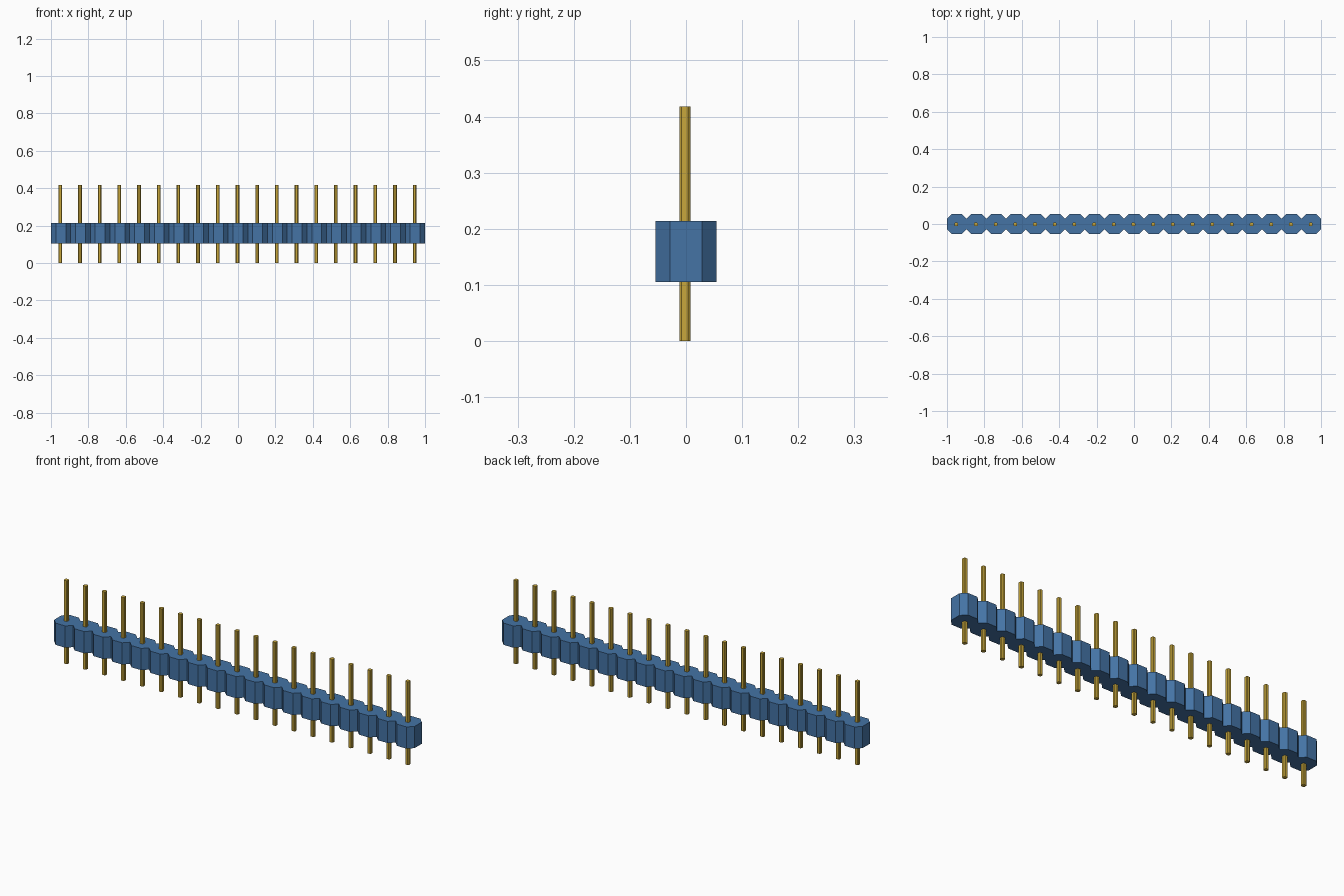
import bpy, bmesh

if "Cube" in bpy.data.objects:
    bpy.data.objects.remove(bpy.data.objects["Cube"])


def material(name, colour):
    mat = bpy.data.materials.new(name)
    mat.use_nodes = True
    mat.diffuse_color = colour
    mat.node_tree.nodes["Principled BSDF"].inputs["Base Color"].default_value = colour
    return mat


def prism(name, outline, z0, z1, mat):
    """Extrude a closed outline (counter-clockwise) from z0 to z1."""
    bm = bmesh.new()
    base = bm.faces.new([bm.verts.new((x, y, z0)) for x, y in outline])
    top = bmesh.ops.extrude_face_region(bm, geom=[base], use_keep_orig=True)["geom"]
    for v in top:
        if isinstance(v, bmesh.types.BMVert):
            v.co.z = z1
    bmesh.ops.recalc_face_normals(bm, faces=bm.faces)
    mesh = bpy.data.meshes.new(name)
    bm.to_mesh(mesh)
    bm.free()
    mesh.materials.append(mat)
    obj = bpy.data.objects.new(name, mesh)
    bpy.context.collection.objects.link(obj)
    return obj


def chamfered_square(cx, cy, h, c):
    k = h - c
    pts = [(h, -k), (h, k), (k, h), (-k, h), (-h, k), (-h, -k), (-k, -h), (k, -h)]
    return [(cx + x, cy + y) for x, y in pts]


blue = material("blue plastic", (0.058, 0.172, 0.375, 1))
gold = material("gold metal", (0.58, 0.39, 0.045, 1))

COUNT = 19
PITCH = 2 / COUNT
HALF = 0.0545      # half depth of the housing
NOTCH = 0.0285     # half depth at the notches
CHAMFER = 0.026

# Housing: a strip of joined octagonal cells with V notches between them
front = [(-1, -NOTCH)]
for i in range(COUNT):
    x0 = -1 + i * PITCH
    front += [(x0 + CHAMFER, -HALF), (x0 + PITCH - CHAMFER, -HALF), (x0 + PITCH, -NOTCH)]
back = [(x, -y) for x, y in reversed(front)]
prism("housing", front + back, 0.105, 0.214, blue)

# Pins: one long chamfered post through each cell
for i in range(COUNT):
    x = -1 + (i + 0.5) * PITCH - 0.003
    prism(f"pin_{i + 1}", chamfered_square(x, -0.002, 0.0098, 0.004), 0, 0.418, gold)
